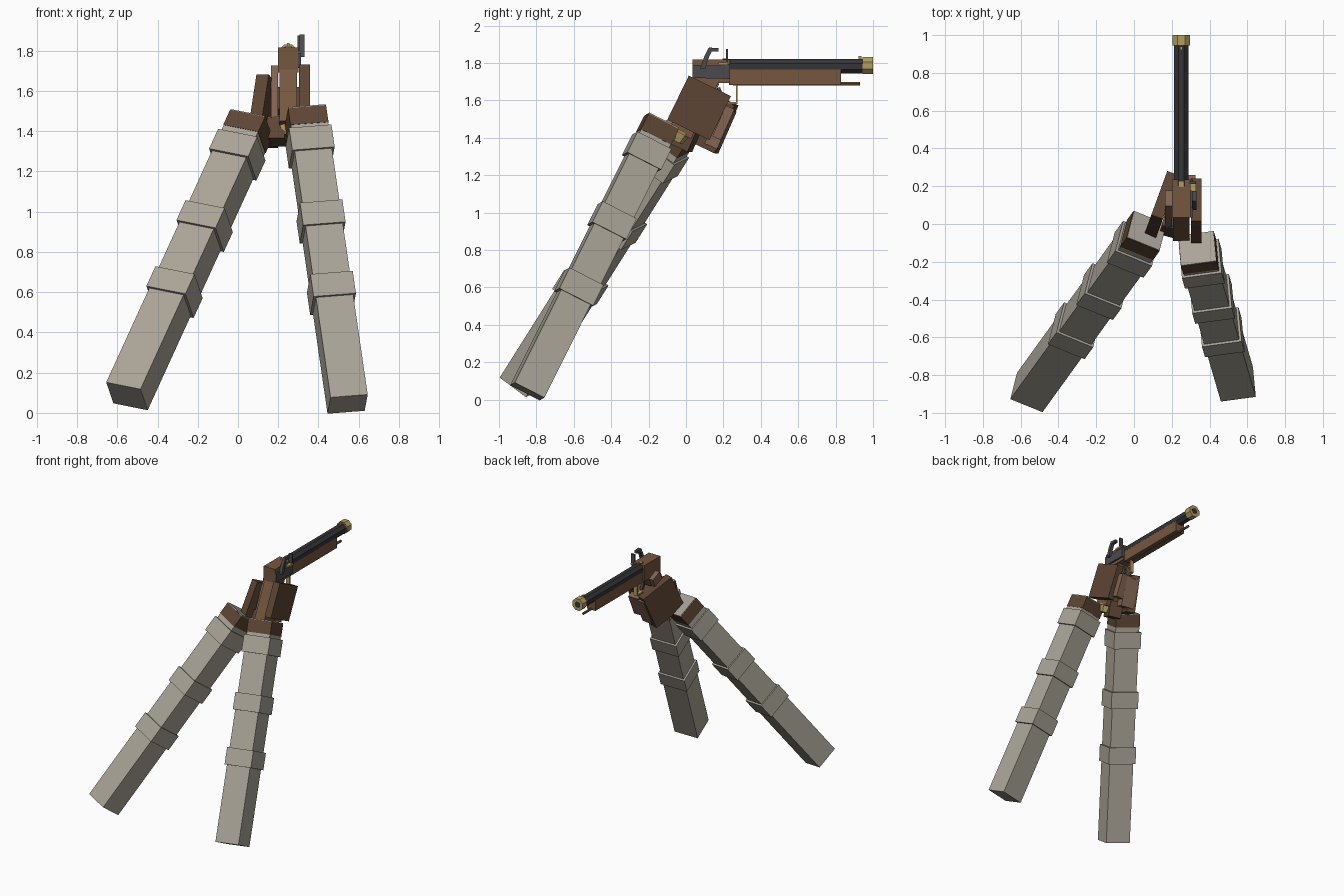
import bpy, bmesh
from math import radians, pi
from mathutils import Vector, Matrix

if "Cube" in bpy.data.objects:
    bpy.data.objects.remove(bpy.data.objects["Cube"])


def mat(name, rgb):
    m = bpy.data.materials.new(name)
    m.diffuse_color = (*rgb, 1)
    m.use_nodes = True
    m.node_tree.nodes["Principled BSDF"].inputs["Base Color"].default_value = m.diffuse_color
    return m


SLEEVE = mat("sleeve_cloth", (0.40, 0.37, 0.31))
GLOVE = mat("glove_leather", (0.11, 0.060, 0.034))
FINGER = mat("finger_leather", (0.22, 0.125, 0.085))
WOOD = mat("wood", (0.18, 0.095, 0.05))
IRON = mat("iron", (0.035, 0.035, 0.04))
STEEL = mat("steel", (0.07, 0.07, 0.08))
BRASS = mat("brass", (0.45, 0.34, 0.12))


def finish(name, bm, m):
    me = bpy.data.meshes.new(name)
    bmesh.ops.recalc_face_normals(bm, faces=bm.faces)
    bm.to_mesh(me)
    bm.free()
    me.materials.append(m)
    ob = bpy.data.objects.new(name, me)
    bpy.context.collection.objects.link(ob)
    return ob


def box(name, c, size, m, tilt=0, yaw=0, frame=None):
    """Box at c; tilt leans its top towards +y, yaw turns about z."""
    rot = frame or (Matrix.Rotation(radians(yaw), 4, 'Z') @ Matrix.Rotation(radians(-tilt), 4, 'X'))
    bm = bmesh.new()
    bmesh.ops.create_cube(bm, size=1, matrix=Matrix.Translation(c) @ rot @ Matrix.Diagonal((*size, 1)))
    return finish(name, bm, m)


def tube(name, x, z, y0, y1, r, m, n=8):
    """Prism along y with flats up and sideways."""
    bm = bmesh.new()
    mx = (Matrix.Translation((x, (y0 + y1) / 2, z)) @ Matrix.Rotation(pi / 2, 4, 'X')
          @ Matrix.Rotation(pi / n, 4, 'Z'))
    bmesh.ops.create_cone(bm, cap_ends=True, segments=n, radius1=r, radius2=r, depth=y1 - y0, matrix=mx)
    return finish(name, bm, m)


def plate(name, pts, x0, x1, m):
    """Side profile (y, z) extruded across x."""
    bm = bmesh.new()
    f = bm.faces.new([bm.verts.new((x0, y, z)) for y, z in pts])
    ext = bmesh.ops.extrude_face_region(bm, geom=[f])["geom"]
    bmesh.ops.translate(bm, verts=[v for v in ext if isinstance(v, bmesh.types.BMVert)], vec=(x1 - x0, 0, 0))
    return finish(name, bm, m)


# Sleeved arms: long square boxes with three raised bands and a leather cuff
def arm(side, a, b, top, bands):
    a, b, top = Vector(a), Vector(b), Vector(top)
    w = (top - a).normalized()
    length = (top - a).length
    u = b - a
    u = (u - u.dot(w) * w).normalized()
    v = w.cross(u)
    frame = Matrix((u, v, w)).transposed().to_4x4()
    wid, dep = 0.187, 0.178

    def seg(name, t0, t1, grow, m):
        c = a + u * wid / 2 + v * dep / 2 + w * (t0 + t1) / 2
        box(side + name, c, (wid + grow, dep + grow, t1 - t0), m, frame=frame)

    seg("_sleeve", 0, length - 0.1, 0, SLEEVE)
    seg("_cuff", length - 0.1, length - 0.006, 0.004, GLOVE)
    seg("_cuff_cap", length - 0.006, length, 0, SLEEVE)
    for i, t in enumerate(bands):
        seg(f"_band_{i + 1}", t, t + 0.125, 0.026, SLEEVE)


arm("right", (.46, -.94, .077), (.647, -.912, .097), (.25, -.22, 1.52), (.56, .96, 1.38))
arm("left", (-.655, -.927, .152), (-.485, -.993, .122), (-.035, -.07, 1.51), (.594, 1.01, 1.46))

# Hands: palm slabs either side of the grip with blocky fingers
box("right_palm", (.33, .07, 1.56), (.055, .25, .262), GLOVE, 26)
box("left_palm", (.145, .1, 1.5), (.065, .27, .28), GLOVE, 24, -20)
box("left_thumb", (.182, .08, 1.58), (.036, .09, .28), FINGER, 24)
box("left_fingers", (.215, .185, 1.455), (.1, .075, .22), FINGER, 24, -10)
box("right_fingers", (.28, .2, 1.48), (.09, .05, .18), FINGER, 24)
box("right_knuckle", (.25, .15, 1.55), (.12, .07, .12), GLOVE, 26)
box("left_heel", (.2, .0, 1.4), (.1, .1, .12), GLOVE, 24, -15)

# Pistol stock, grip and pommel
box("grip", (.25, .045, 1.58), (.085, .13, .35), WOOD, 26)
box("stock_rear", (.25, .135, 1.755), (.1, .2, .125), WOOD)
box("fore_stock", (.25, .53, 1.725), (.075, .6, .085), WOOD)
bm = bmesh.new()
bmesh.ops.create_cone(bm, cap_ends=True, segments=6, radius1=.03, radius2=.052, depth=.06,
                      matrix=Matrix.Translation((.25, -.035, 1.405)) @ Matrix.Rotation(radians(-26), 4, 'X'))
finish("pommel", bm, BRASS)

# Barrel, muzzle ring, ramrod and sights
tube("barrel", .25, 1.782, .2, .96, .041, IRON)
tube("muzzle_ring", .25, 1.787, .945, 1.0, .049, BRASS)
tube("muzzle_bore", .25, 1.787, .99, 1.0005, .025, IRON)
tube("ramrod", .25, 1.689, .25, .93, .0095, WOOD, 6)
box("front_sight", (.25, .93, 1.828), (.012, .018, .02), BRASS)
box("rear_sight", (.25, .21, 1.818), (.03, .03, .012), BRASS)

# Lock plate, hammer and frizzen on the right side
plate("lock_plate", [(.035, 1.72), (.235, 1.715), (.235, 1.795), (.17, 1.785), (.035, 1.79)], .298, .313, STEEL)
plate("hammer", [(.075, 1.77), (.105, 1.77), (.118, 1.82), (.137, 1.86), (.175, 1.86), (.175, 1.88),
                 (.122, 1.882), (.098, 1.835)], .306, .33, STEEL)
box("frizzen", (.31, .219, 1.835), (.03, .012, .08), STEEL)
box("flash_pan", (.312, .2, 1.795), (.03, .05, .014), BRASS)

# Trigger and its guard
box("trigger", (.25, .185, 1.635), (.02, .02, .07), STEEL, -20)
box("trigger_guard_front", (.25, .271, 1.636), (.03, .01, .1), BRASS)
box("trigger_guard_bottom", (.25, .24, 1.586), (.03, .07, .01), BRASS)
